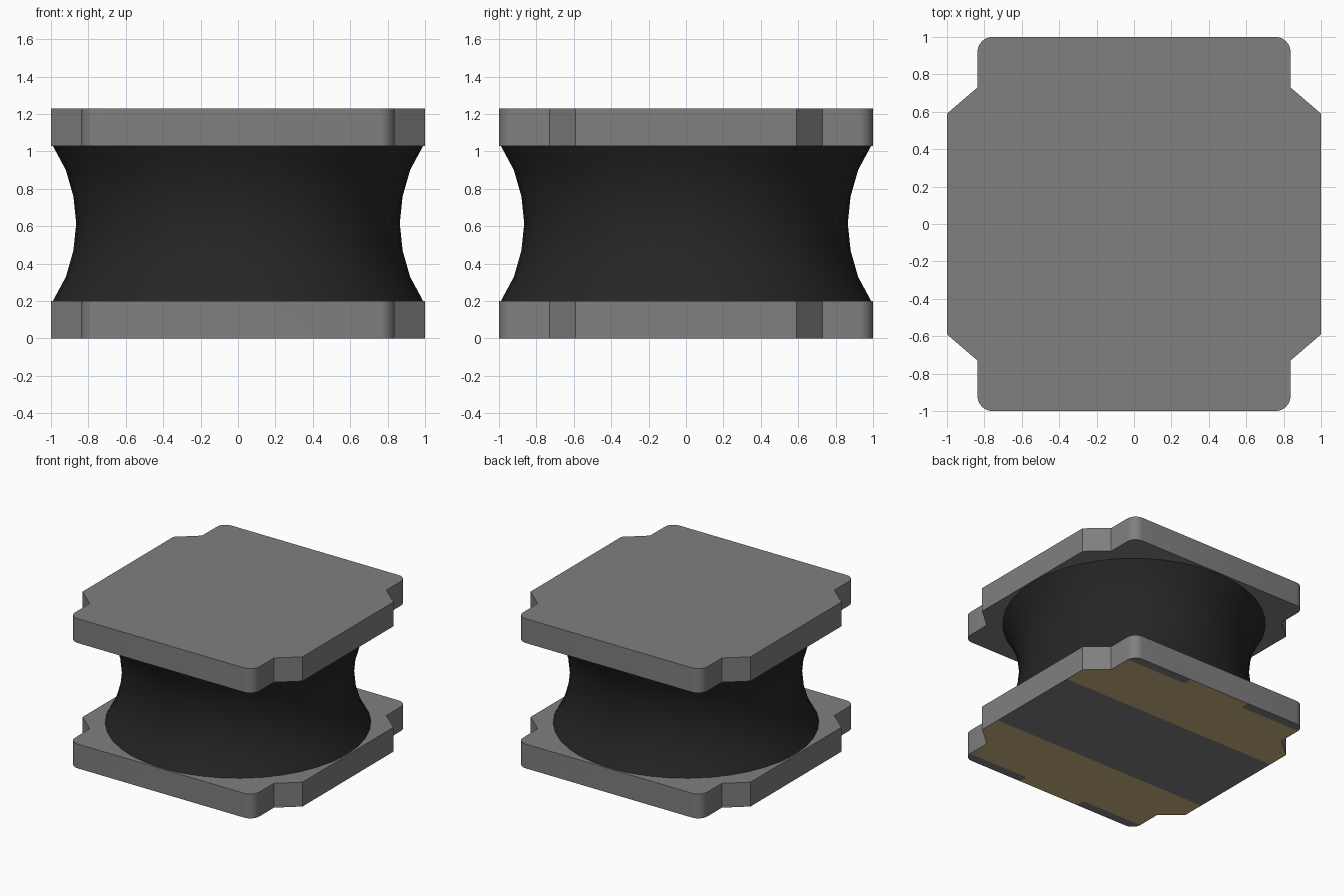
import bpy
import bmesh
import math

cube = bpy.data.objects.get("Cube")
if cube:
    bpy.data.objects.remove(cube, do_unlink=True)


def material(name, rgb):
    m = bpy.data.materials.new(name)
    m.use_nodes = True
    m.diffuse_color = (*rgb, 1)
    m.node_tree.nodes["Principled BSDF"].inputs["Base Color"].default_value = (*rgb, 1)
    return m


GREY = material("ferrite grey", (0.214, 0.214, 0.214))
BLACK = material("coil black", (0.0195, 0.019, 0.019))
GOLD = material("contact gold", (0.61, 0.475, 0.225))

PLATE_T, HEIGHT = 0.2, 1.23
PAD_IN, PAD_OUT, TAB_X = 0.405, 0.925, 0.28


def finish(bm, name, mats, angle):
    bmesh.ops.recalc_face_normals(bm, faces=bm.faces)
    mesh = bpy.data.meshes.new(name)
    bm.to_mesh(mesh)
    bm.free()
    for m in mats:
        mesh.materials.append(m)
    obj = bpy.data.objects.new(name, mesh)
    bpy.context.collection.objects.link(obj)
    bpy.ops.object.select_all(action='DESELECT')
    obj.select_set(True)
    bpy.context.view_layer.objects.active = obj
    bpy.ops.object.shade_smooth_by_angle(angle=math.radians(angle))
    return obj


# Plate outline: one quarter mirrored to all four corners
def plate_outline(radius=0.08, steps=6):
    quarter = [(1.0, 0.59), (0.837, 0.73)]
    for i in range(steps + 1):
        a = math.pi / 2 * i / steps
        quarter.append((0.837 - radius + radius * math.cos(a), 1 - radius + radius * math.sin(a)))
    points = []
    for sx, sy in ((1, 1), (-1, 1), (-1, -1), (1, -1)):
        part = [(sx * x, sy * y) for x, y in quarter]
        points += part if sx * sy > 0 else part[::-1]
    return points


def plate(z):
    bm = bmesh.new()
    face = bm.faces.new([bm.verts.new((x, y, z)) for x, y in plate_outline()])
    ext = bmesh.ops.extrude_face_region(bm, geom=[face], use_keep_orig=True)
    top = [v for v in ext["geom"] if isinstance(v, bmesh.types.BMVert)]
    bmesh.ops.translate(bm, verts=top, vec=(0, 0, PLATE_T))
    bmesh.ops.recalc_face_normals(bm, faces=bm.faces)
    bm.normal_update()
    return bm


def underside(bm):
    return [f for f in bm.faces if f.normal.z < -0.5]


# Cut faces of the underside along a plane
def cut(bm, faces, co, normal):
    geom = set(faces)
    for f in faces:
        geom.update(f.edges)
        geom.update(f.verts)
    bmesh.ops.bisect_plane(bm, geom=list(geom), plane_co=co, plane_no=normal)
    bm.normal_update()


# Top plate
finish(plate(HEIGHT - PLATE_T), "top_plate", [GREY], 30)

# Bottom plate with two contact pads, each with a tab reaching the edge
bm = plate(0)
for y in (-PAD_OUT, -PAD_IN, PAD_IN, PAD_OUT):
    cut(bm, underside(bm), (0, y, 0), (0, 1, 0))
for x in (-TAB_X, TAB_X):
    rim = [f for f in underside(bm) if abs(f.calc_center_median().y) > PAD_OUT]
    cut(bm, rim, (x, 0, 0), (1, 0, 0))
for f in underside(bm):
    c = f.calc_center_bounds()
    if PAD_IN < abs(c.y) < PAD_OUT or (abs(c.y) > PAD_OUT and abs(c.x) < TAB_X):
        f.material_index = 1
finish(bm, "bottom_plate", [GREY, GOLD], 30)

# Waisted coil between the plates, a spun profile
half = [(0.865, 0.0), (0.88, 0.145), (0.92, 0.285), (0.99, 0.415)]
profile = [(r, -z) for r, z in half[:0:-1]] + half
SEGMENTS = 40
bm = bmesh.new()
rings = []
for r, z in profile:
    ring = []
    for i in range(SEGMENTS):
        a = 2 * math.pi * i / SEGMENTS
        ring.append(bm.verts.new((r * math.cos(a), r * math.sin(a), HEIGHT / 2 + z)))
    rings.append(ring)
for lower, upper in zip(rings, rings[1:]):
    for i in range(SEGMENTS):
        j = (i + 1) % SEGMENTS
        bm.faces.new((lower[i], lower[j], upper[j], upper[i]))
bm.faces.new(rings[0][::-1])
bm.faces.new(rings[-1])
finish(bm, "coil", [BLACK], 40)
